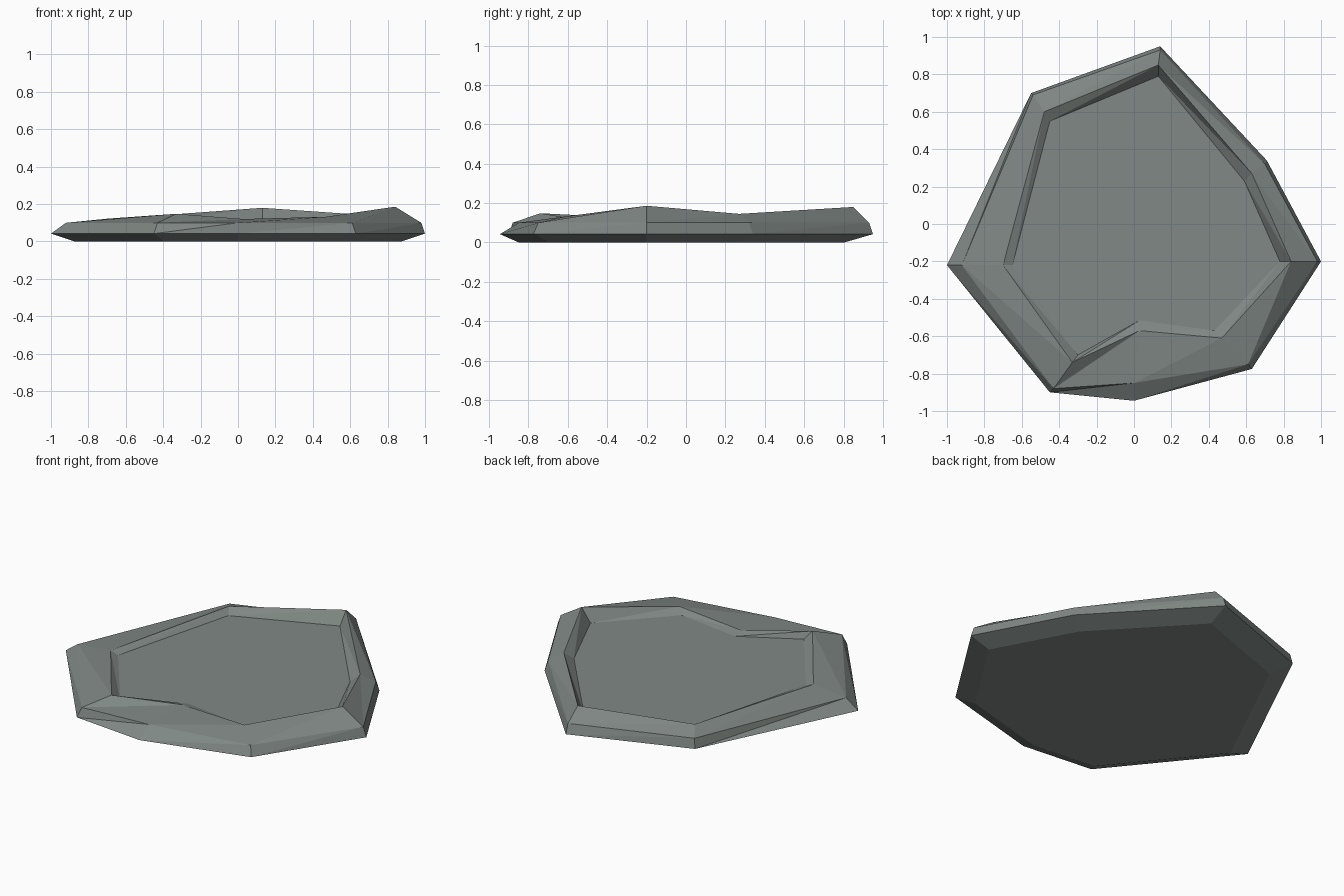
import bpy
import bmesh

# Remove the default object
default_cube = bpy.data.objects.get("Cube")
if default_cube:
    bpy.data.objects.remove(default_cube, do_unlink=True)


def make_material(name, colour):
    material = bpy.data.materials.new(name)
    material.use_nodes = True
    material.diffuse_color = colour
    material.node_tree.nodes["Principled BSDF"].inputs["Base Color"].default_value = colour
    return material


def at_height(outline, z):
    """Lift a flat outline to one height."""
    return [(x, y, z) for x, y in outline]


def bridge(bm, lower, upper):
    """Join two rings with triangles that all slant the same way."""
    count = len(lower)
    for i in range(count):
        j = (i + 1) % count
        bm.faces.new((lower[i], lower[j], upper[j]))
        bm.faces.new((lower[i], upper[j], upper[i]))


# Outlines run anticlockwise from the back corner
outer = [(.14, .95), (-.55, .7), (-1, -.22), (-.45, -.9),
         (0, -.945), (.63, -.775), (1, -.2), (.71, .34)]
shoulder = [(.14, .93), (-.54, .69), (-.92, -.22), (-.43, -.88),
            (0, -.85), (.61, -.75), (.98, -.2), (.7, .32)]
ridge = [(.13, .85, .18), (-.48, .6, .135), (-.7, -.22, .122), (-.33, -.74, .148),
         (.03, -.57, .12), (.47, -.61, .132), (.84, -.2, .186), (.63, .27, .145)]
hollow = [(.13, .79), (-.45, .55), (-.65, -.22), (-.3, -.7),
          (.03, -.515), (.43, -.57), (.78, -.2), (.59, .23)]

# Underside is a shrunken copy of the widest outline
underside = [(x * .873, y * .873 - .025) for x, y in outer]

layers = [
    at_height(underside, 0),
    at_height(outer, .042),
    at_height(shoulder, .1),
    ridge,
    at_height(hollow, .105),
]

# Build the slab: stacked rings, flat base and flat hollow top
bm = bmesh.new()
rings = [[bm.verts.new(point) for point in layer] for layer in layers]
for lower, upper in zip(rings, rings[1:]):
    bridge(bm, lower, upper)
bm.faces.new(reversed(rings[0]))
bm.faces.new(rings[-1])
bmesh.ops.recalc_face_normals(bm, faces=bm.faces[:])

mesh = bpy.data.meshes.new("flat_rock")
bm.to_mesh(mesh)
bm.free()
mesh.materials.append(make_material("grey_green_stone", (.215, .246, .232, 1)))
flat_rock = bpy.data.objects.new("flat_rock", mesh)
bpy.context.collection.objects.link(flat_rock)
